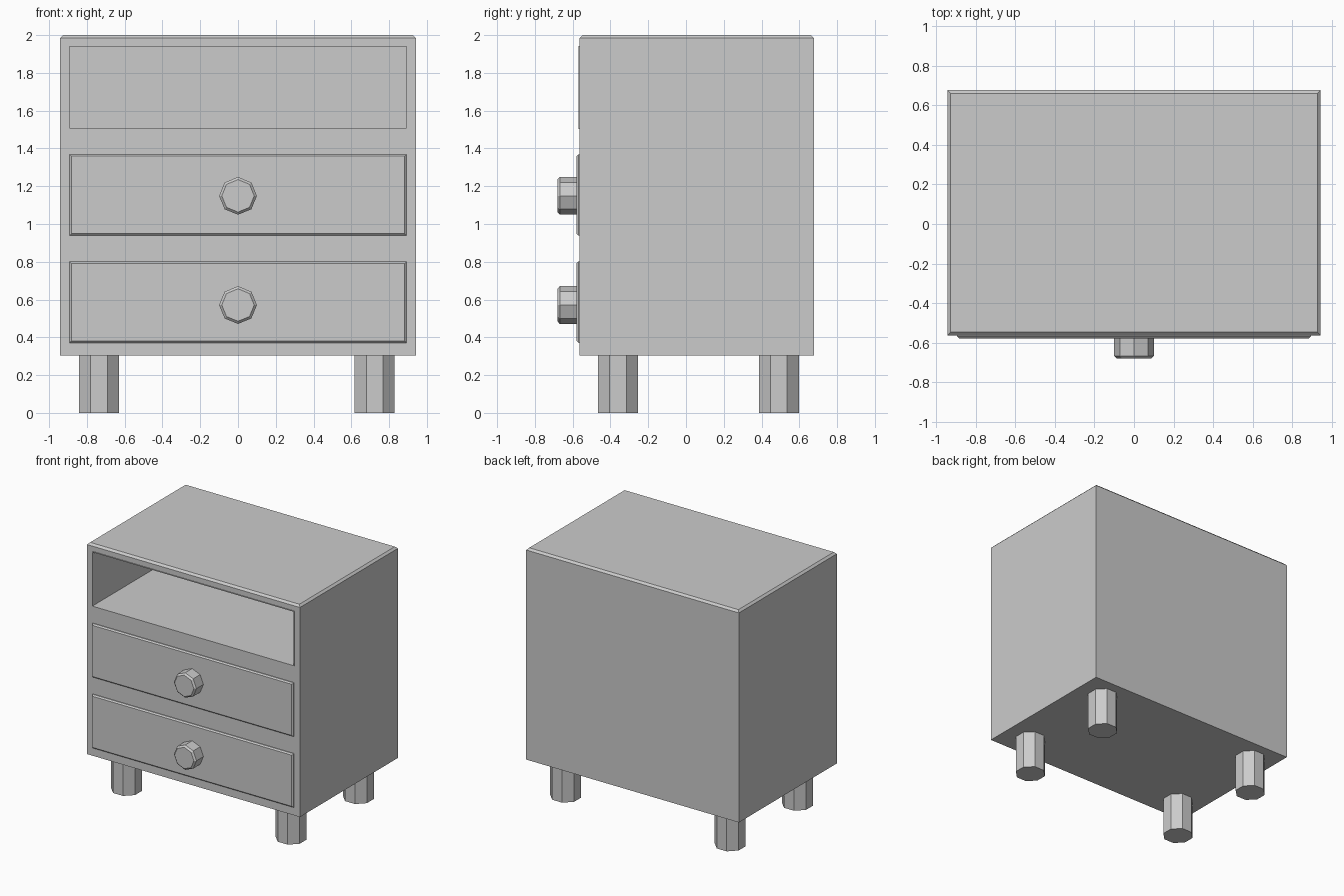
import bpy, bmesh
from math import pi
from mathutils import Matrix, Vector

if "Cube" in bpy.data.objects:
    bpy.data.objects.remove(bpy.data.objects["Cube"])


def finish(name, bm):
    bmesh.ops.recalc_face_normals(bm, faces=bm.faces)
    mesh = bpy.data.meshes.new(name)
    bm.to_mesh(mesh)
    bm.free()
    obj = bpy.data.objects.new(name, mesh)
    bpy.context.collection.objects.link(obj)
    return obj


def chamfer_rim(bm, axis, value, size):
    """Chamfer every edge lying in the plane axis = value."""
    edges = [e for e in bm.edges
             if all(abs(v.co[axis] - value) < 1e-4 for v in e.verts)]
    bmesh.ops.bevel(bm, geom=edges, offset=size, segments=1, affect='EDGES')


def box_mesh(lo, hi):
    lo, hi = Vector(lo), Vector(hi)
    bm = bmesh.new()
    bmesh.ops.create_cube(bm, size=1, matrix=Matrix.Translation((lo + hi) / 2)
                          @ Matrix.Diagonal((*(hi - lo), 1)))
    return bm


def octagon_mesh(radius, depth, matrix):
    bm = bmesh.new()
    bmesh.ops.create_cone(bm, cap_ends=True, segments=8, radius1=radius,
                          radius2=radius, depth=depth, matrix=matrix)
    return bm


FRONT, BACK, BOTTOM, TOP = -0.563, 0.677, 0.305, 2.0
HALF, OPEN = 0.943, 0.892          # half widths of cabinet and openings
SHELF_LO, SHELF_HI, SHELF_BACK = 1.507, 1.939, 0.62

# Cabinet body with chamfered top rim
bm = box_mesh((-HALF, FRONT, BOTTOM), (HALF, BACK, TOP))
chamfer_rim(bm, 2, TOP, 0.016)
body = finish("cabinet_body", bm)

# Open shelf cut into the front
g = 0.002
cutter = finish("shelf_cutter", box_mesh((-OPEN - g, -0.8, SHELF_LO - g),
                                         (OPEN + g, SHELF_BACK + g, SHELF_HI + g)))
cutter.hide_render = True
mod = body.modifiers.new("shelf_opening", 'BOOLEAN')
mod.operation, mod.solver, mod.object = 'DIFFERENCE', 'EXACT', cutter
bpy.context.view_layer.objects.active = body
bpy.ops.object.modifier_apply(modifier=mod.name)
bpy.data.objects.remove(cutter)

# Thin shelf lining, standing slightly proud of the front
bm = box_mesh((-OPEN, FRONT - 0.007, SHELF_LO), (OPEN, SHELF_BACK, SHELF_HI))
front_face = min(bm.faces, key=lambda f: f.calc_center_median().y)
bmesh.ops.delete(bm, geom=[front_face], context='FACES_ONLY')
lining = finish("shelf_lining", bm)
solid = lining.modifiers.new("thickness", 'SOLIDIFY')
solid.thickness, solid.offset, solid.use_even_offset = 0.004, 1, True

# Drawer fronts with octagonal knobs
for name, z_lo, z_hi, z_knob in (("upper", 0.939, 1.369, 1.149),
                                 ("lower", 0.371, 0.801, 0.571)):
    y = FRONT - 0.017
    bm = box_mesh((-OPEN, y, z_lo), (OPEN, FRONT + 0.02, z_hi))
    chamfer_rim(bm, 1, y, 0.01)
    finish(name + "_drawer_front", bm)

    knob_front, knob_back = -0.681, -0.57
    turn = (Matrix.Translation((0, (knob_front + knob_back) / 2, z_knob))
            @ Matrix.Rotation(pi / 2, 4, 'X'))
    bm = octagon_mesh(0.1, knob_back - knob_front, turn)
    chamfer_rim(bm, 1, knob_front, 0.013)
    finish(name + "_knob", bm)

# Octagonal legs with flat sides facing out
for side, x in (("left", -0.736), ("right", 0.723)):
    for end, y in (("front", -0.36), ("back", 0.492)):
        place = (Matrix.Translation((x, y, BOTTOM / 2))
                 @ Matrix.Rotation(pi / 8, 4, 'Z'))
        finish(f"{end}_{side}_leg", octagon_mesh(0.115, BOTTOM, place))
